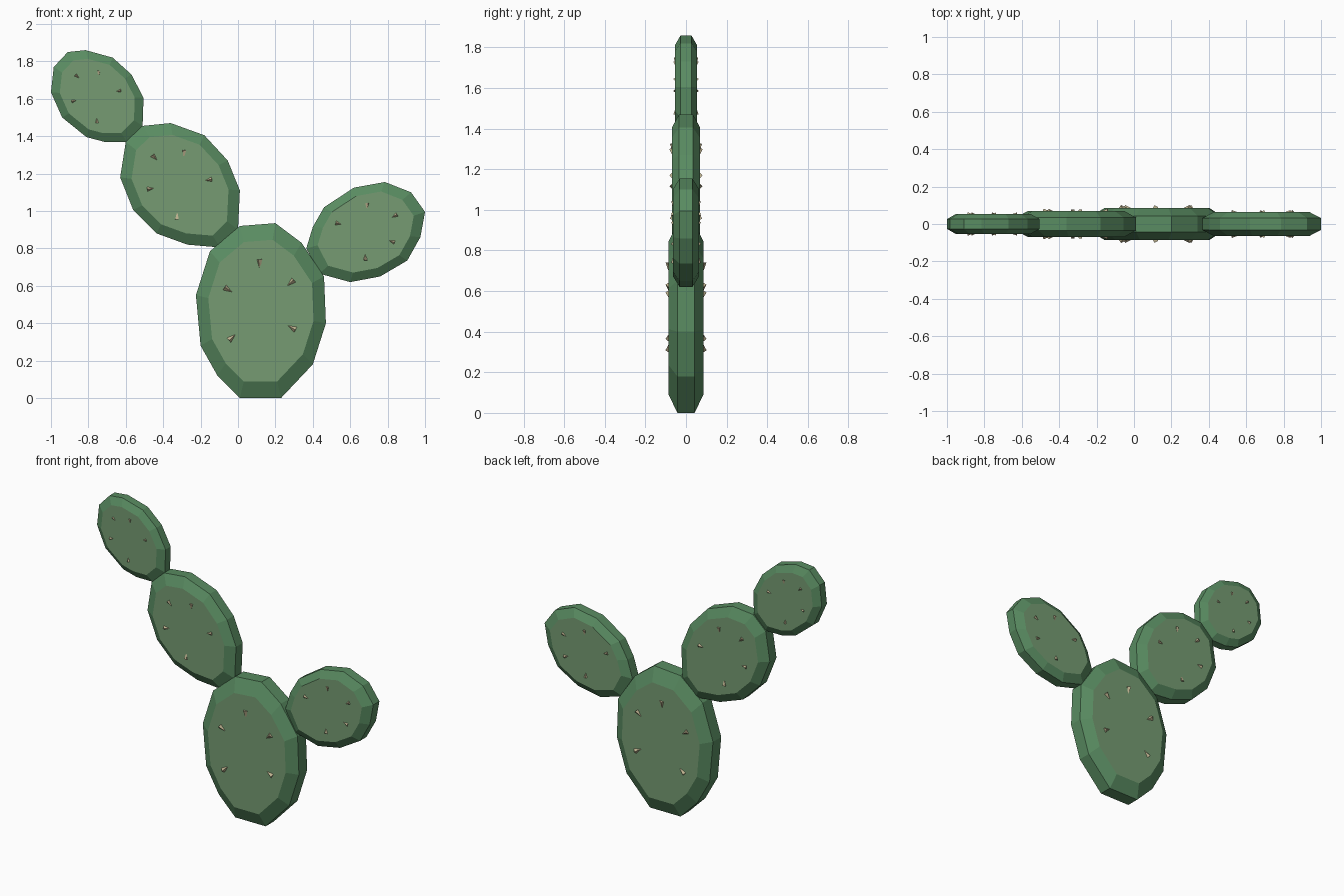
import bpy, bmesh
from mathutils import Vector, Matrix

if "Cube" in bpy.data.objects:
    bpy.data.objects.remove(bpy.data.objects["Cube"])


def material(name, rgb):
    m = bpy.data.materials.new(name)
    m.diffuse_color = (*rgb, 1)
    m.use_nodes = True
    m.node_tree.nodes["Principled BSDF"].inputs["Base Color"].default_value = m.diffuse_color
    return m


EDGE = material("pad_edge_green", (0.10, 0.26, 0.12))
FACE = material("pad_face_green", (0.18, 0.33, 0.17))
TAN = material("spine_tan", (0.52, 0.45, 0.28))


def finish(bm, name, mats):
    me = bpy.data.meshes.new(name)
    bmesh.ops.recalc_face_normals(bm, faces=bm.faces)
    bm.to_mesh(me)
    bm.free()
    for m in mats:
        me.materials.append(m)
    ob = bpy.data.objects.new(name, me)
    bpy.context.collection.objects.link(ob)
    return ob


def centre_of(outline):
    xs, zs = zip(*outline)
    return (min(xs) + max(xs)) / 2, (min(zs) + max(zs)) / 2


# Flattened twelve-sided pad: straight rim, bevel, flat face on both sides
def make_pad(name, outline, half):
    cx, cz = centre_of(outline)
    bm = bmesh.new()
    rings = []
    for y, s in ((-half, 0.81), (-half / 2, 1), (half / 2, 1), (half, 0.81)):
        rings.append([bm.verts.new((cx + (x - cx) * s, y, cz + (z - cz) * s))
                      for x, z in outline])
    n = len(outline)
    for a, b in zip(rings, rings[1:]):
        for i in range(n):
            j = (i + 1) % n
            bm.faces.new((a[i], a[j], b[j], b[i]))
    for ring in (rings[0], rings[-1]):
        bm.faces.new(ring).material_index = 1
    finish(bm, name, [EDGE, FACE])


# Short spines lying in both faces of the pad, tips towards its middle
def make_spines(name, outline, spots, half):
    cx, cz = centre_of(outline)
    length = 0.75 * half
    bm = bmesh.new()
    for side in (-1, 1):
        for x, z in spots:
            inward = Vector((cx - x, 0, cz - z)).normalized()
            inward.y = -side * 0.1
            rot = inward.to_track_quat('Z', 'Y').to_matrix().to_4x4()
            bmesh.ops.create_cone(
                bm, cap_ends=True, segments=4, radius1=0.19 * half,
                radius2=0, depth=length,
                matrix=Matrix.Translation((x, side * (half - 0.003), z)) @ rot)
    finish(bm, name, [TAN])


PADS = {
    "base": (0.085,
             [(.01, 0), (.23, 0), (.40, .18), (.47, .40), (.46, .65), (.34, .83),
              (.20, .935), (.01, .92), (-.15, .785), (-.225, .55), (-.20, .28), (-.11, .12)],
             [(.115, .71), (-.045, .575), (.275, .61), (-.025, .33), (.28, .38)]),
    "middle": (0.069,
               [(-.63, 1.18), (-.60, 1.37), (-.51, 1.455), (-.36, 1.47), (-.18, 1.405),
                (-.055, 1.27), (.01, 1.11), (0, .90), (-.095, .805), (-.27, .82),
                (-.435, .88), (-.56, 1.005)],
               [(-.44, 1.28), (-.29, 1.30), (-.165, 1.165), (-.46, 1.12), (-.325, .98)]),
    "top": (0.053,
            [(-.815, 1.86), (-.67, 1.82), (-.57, 1.73), (-.505, 1.605), (-.51, 1.455),
             (-.595, 1.37), (-.715, 1.37), (-.81, 1.395), (-.94, 1.50), (-1, 1.635),
             (-.985, 1.77), (-.91, 1.85)],
            [(-.855, 1.715), (-.745, 1.73), (-.645, 1.64), (-.87, 1.59), (-.755, 1.49)]),
    "side": (0.063,
             [(.62, 1.125), (.785, 1.155), (.925, 1.10), (1, .995), (.975, .86), (.905, .735),
              (.76, .65), (.60, .62), (.435, .665), (.365, .80), (.40, .915), (.46, 1.02)],
             [(.69, 1.02), (.545, .93), (.83, .97), (.815, .84), (.68, .76)]),
}

for name, (half, outline, spots) in PADS.items():
    make_pad(name + "_pad", outline, half)
    make_spines(name + "_spines", outline, spots, half)
